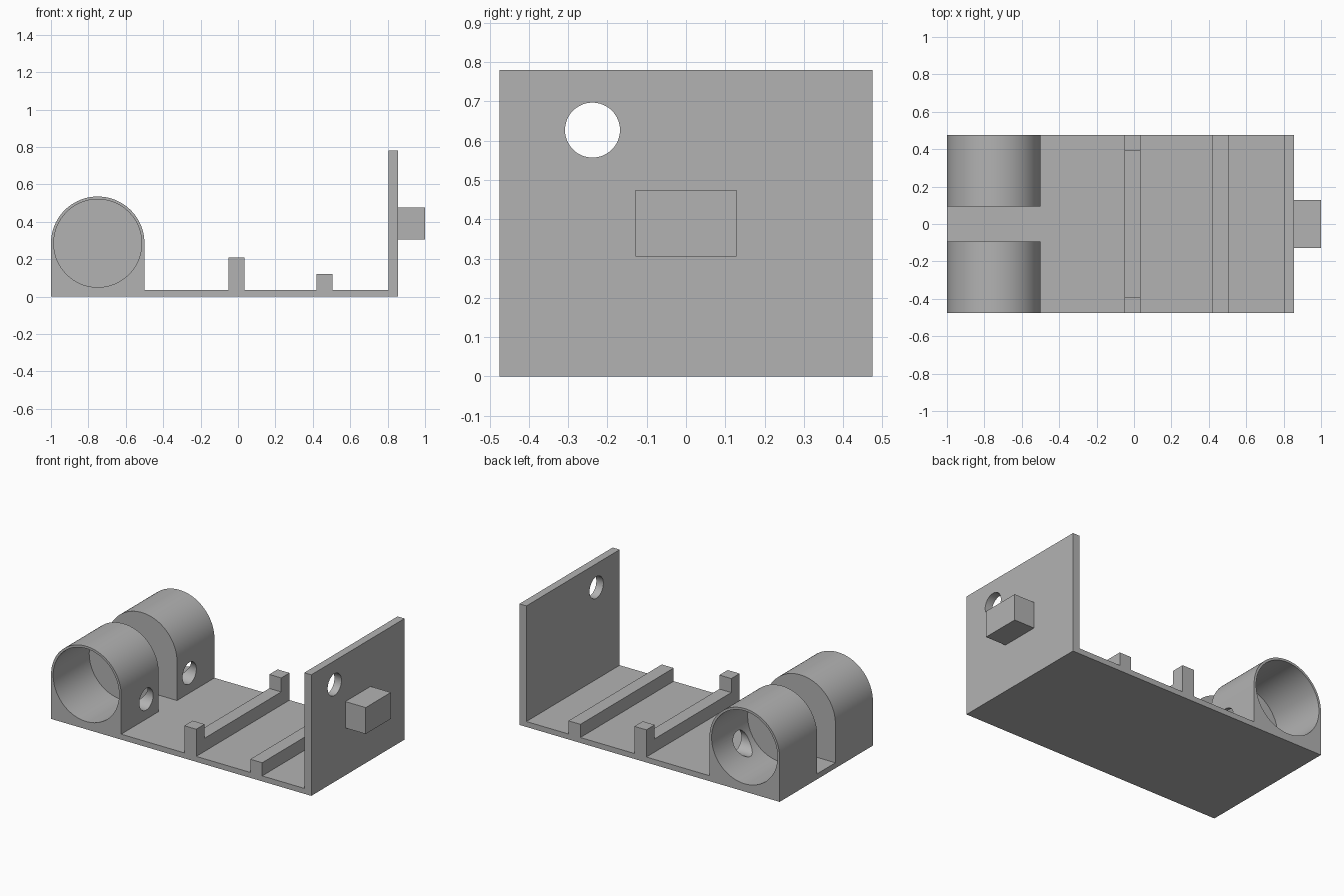
import bpy, bmesh, math
from mathutils import Matrix

if "Cube" in bpy.data.objects:
    bpy.data.objects.remove(bpy.data.objects["Cube"])

grey = bpy.data.materials.new("grey")
grey.diffuse_color = (0.45, 0.45, 0.45, 1)
grey.use_nodes = True
grey.node_tree.nodes["Principled BSDF"].inputs["Base Color"].default_value = grey.diffuse_color


def extrude(name, profile, y0, y1):
    """Solid from an (x, z) outline swept along y."""
    bm = bmesh.new()
    face = bm.faces.new([bm.verts.new((x, y0, z)) for x, z in profile])
    top = bmesh.ops.extrude_face_region(bm, geom=[face])["geom"]
    verts = [v for v in top if isinstance(v, bmesh.types.BMVert)]
    bmesh.ops.translate(bm, vec=(0, y1 - y0, 0), verts=verts)
    bmesh.ops.recalc_face_normals(bm, faces=bm.faces)
    return finish(name, bm)


def box(name, x0, x1, y0, y1, z0, z1):
    return extrude(name, [(x0, z0), (x1, z0), (x1, z1), (x0, z1)], y0, y1)


def rod_x(name, x0, x1, y, z, r):
    """Cylinder along x."""
    bm = bmesh.new()
    m = Matrix.Translation(((x0 + x1) / 2, y, z)) @ Matrix.Rotation(math.pi / 2, 4, "Y")
    bmesh.ops.create_cone(bm, cap_ends=True, segments=48, radius1=r, radius2=r,
                          depth=x1 - x0, matrix=m)
    return finish(name, bm)


def finish(name, bm):
    me = bpy.data.meshes.new(name)
    bm.to_mesh(me)
    bm.free()
    me.materials.append(grey)
    ob = bpy.data.objects.new(name, me)
    bpy.context.collection.objects.link(ob)
    return ob


def combine(target, tool, operation):
    mod = target.modifiers.new("combine", "BOOLEAN")
    mod.operation, mod.object, mod.solver = operation, tool, "EXACT"
    bpy.context.view_layer.objects.active = target
    bpy.ops.object.modifier_apply(modifier=mod.name)
    bpy.data.objects.remove(tool)


def arc(r, a0, a1, n):
    return [(CX + r * math.cos(a0 + (a1 - a0) * i / n),
             CZ + r * math.sin(a0 + (a1 - a0) * i / n)) for i in range(n + 1)]


W, T = 0.475, 0.035            # half width, floor thickness
CX, CZ, R, RI = -0.75, 0.285, 0.25, 0.235   # cup centre and radii

# Tray: floor, cross rail, stop rail and end wall in one outline
bracket = extrude("bracket", [
    (-1, 0), (0.855, 0), (0.855, 0.78), (0.805, 0.78), (0.805, T),
    (0.505, T), (0.505, 0.12), (0.42, 0.12), (0.42, T),
    (0.035, T), (0.035, 0.12), (-0.05, 0.12), (-0.05, T), (-1, T)], -W, W)

# Lug on the outside of the end wall
combine(bracket, box("lug", 0.83, 1, -0.128, 0.128, 0.305, 0.475), "UNION")

for s in (-1, 1):
    # Corner posts on the cross rail
    y0, y1 = sorted((s * 0.39, s * W))
    combine(bracket, box("post", -0.05, 0.035, y0, y1, 0.01, 0.21), "UNION")
    # Round-topped cup housing
    y0, y1 = sorted((s * 0.093, s * W))
    shell = [(-1, 0), (-0.5, 0)] + arc(R, 0, math.pi, 48)
    combine(bracket, extrude("housing", shell, y0, y1), "UNION")
    # Cavity open to the outside, with a thin inner end wall
    y0, y1 = sorted((s * 0.108, s * 0.6))
    combine(bracket, extrude("cavity", arc(RI, 0, 2 * math.pi, 96)[:-1], y0, y1), "DIFFERENCE")
    # Cable hole into the cup
    combine(bracket, rod_x("cup_hole", -0.75, -0.4, s * 0.22, 0.163, 0.07), "DIFFERENCE")

# Hole through the end wall
combine(bracket, rod_x("wall_hole", 0.7, 0.95, -0.238, 0.627, 0.07), "DIFFERENCE")

# Smooth curved walls, sharp edges elsewhere
bpy.ops.object.select_all(action="DESELECT")
bracket.select_set(True)
bpy.context.view_layer.objects.active = bracket
bpy.ops.object.shade_smooth_by_angle(angle=math.radians(30))
